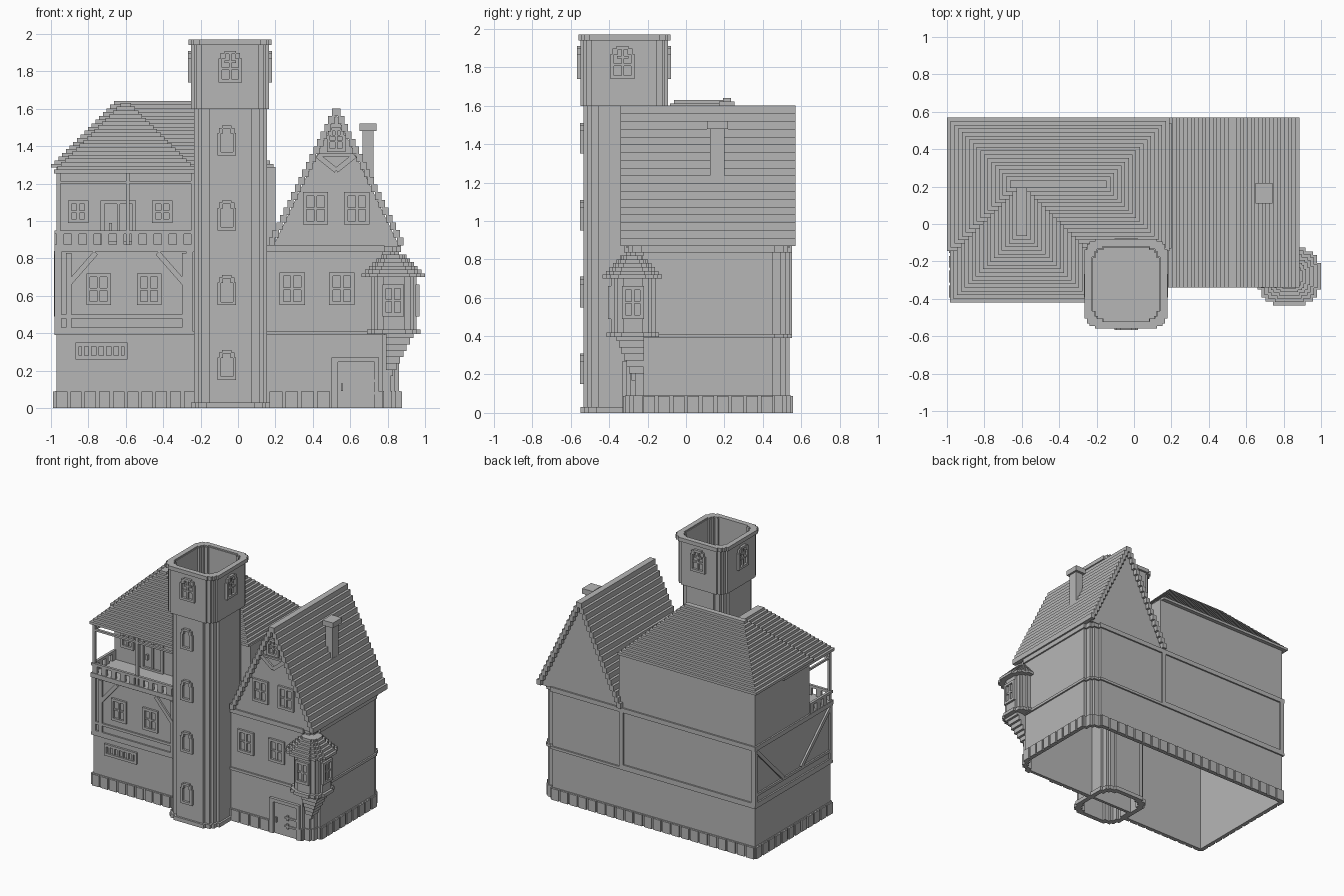
import bpy, bmesh
from mathutils import Vector

cube = bpy.data.objects.get("Cube")
if cube:
    bpy.data.objects.remove(cube, do_unlink=True)

grey = bpy.data.materials.new("plain_grey")
grey.use_nodes = True
grey.diffuse_color = (.47, .47, .47, 1)
grey.node_tree.nodes["Principled BSDF"].inputs["Base Color"].default_value = grey.diffuse_color


def finish(name, bm):
    mesh = bpy.data.meshes.new(name)
    bm.to_mesh(mesh)
    bm.free()
    mesh.materials.append(grey)
    obj = bpy.data.objects.new(name, mesh)
    bpy.context.collection.objects.link(obj)
    return obj


def solid(name, pieces):
    """One object from (base polygon, extrusion vector) pieces."""
    bm = bmesh.new()
    for base, shift in pieces:
        low = [bm.verts.new(p) for p in base]
        high = [bm.verts.new(Vector(p) + Vector(shift)) for p in base]
        bm.faces.new(low)
        bm.faces.new(high)
        for i in range(len(low)):
            j = (i + 1) % len(low)
            bm.faces.new((low[i], low[j], high[j], high[i]))
    bmesh.ops.recalc_face_normals(bm, faces=bm.faces)
    return finish(name, bm)


def box(x0, x1, y0, y1, z0, z1):
    return [(x0, y0, z0), (x1, y0, z0), (x1, y1, z0), (x0, y1, z0)], (0, 0, z1 - z0)


def plate(face, pts, depth):
    """Polygon in (along, height) raised from a facade (axis, position, outward sign)."""
    axis, pos, sign = face
    start = pos - .005 * sign
    run = sign * (depth + .005)
    if axis == "y":
        return [(u, start, z) for u, z in pts], (0, run, 0)
    return [(start, u, z) for u, z in pts], (run, 0, 0)


def rect(face, u0, u1, z0, z1, depth=.012):
    return plate(face, [(u0, z0), (u1, z0), (u1, z1), (u0, z1)], depth)


def brace(face, a, b, width=.028, depth=.014):
    a, b = Vector(a), Vector(b)
    side = (b - a).orthogonal().normalized() * width / 2
    return plate(face, [a - side, b - side, b + side, a + side], depth)


def wall(name, path, z0, z1, thick=.015):
    """Hollow wall following a closed counter-clockwise path."""
    bm = bmesh.new()
    low = [bm.verts.new((x, y, z0)) for x, y in path]
    high = [bm.verts.new((x, y, z1)) for x, y in path]
    for i in range(len(path)):
        j = (i + 1) % len(path)
        bm.faces.new((low[i], low[j], high[j], high[i]))
    obj = finish(name, bm)
    mod = obj.modifiers.new("thickness", "SOLIDIFY")
    mod.thickness, mod.offset, mod.use_even_offset = thick, -1, True
    return obj


STEPS = [(0, 4), (1, 4), (1, 2), (2, 2), (2, 1), (4, 1), (4, 0)]


def corner(x, y, sx, sy, size=.022):
    """Stepped corner; sx, sy point into the plan."""
    pts = [(x + sx * a * size, y + sy * b * size) for a, b in STEPS]
    return pts if sx == sy else pts[::-1]


def stepped_rect(x0, x1, y0, y1, size):
    return (corner(x0, y0, 1, 1, size) + corner(x1, y0, -1, 1, size)
            + corner(x1, y1, -1, -1, size) + corner(x0, y1, 1, -1, size))


def house_path(g=0):
    return ([(-.97 - g, -.39 - g), (-.2, -.39 - g), (-.2, -.31 - g)]
            + corner(.86 + g, -.31 - g, -1, 1) + corner(.86 + g, .54 + g, -1, -1)
            + [(-.97 - g, .54 + g)])


LEFT_FRONT, RIGHT_FRONT = ("y", -.39, -1), ("y", -.31, -1)
BACK, LEFT_SIDE, BALCONY = ("y", .54, 1), ("x", -.97, -1), ("y", -.13, -1)


def window(name, face, u, z, w, h, rows=2, cols=2, depth=.016):
    """Framed window centred on u with its sill at z."""
    l, r, t, f = u - w / 2, u + w / 2, z + h, .02
    parts = [rect(face, l, l + f, z, t, depth), rect(face, r - f, r, z, t, depth),
             rect(face, l, r, z, z + f, depth), rect(face, l, r, t - f, t, depth)]
    for i in range(1, cols):
        c = l + w * i / cols
        parts.append(rect(face, c - .008, c + .008, z, t, depth * .7))
    for i in range(1, rows):
        c = z + h * i / rows
        parts.append(rect(face, l, r, c - .006, c + .006, depth * .6))
    solid(name, parts)


def arch_window(name, face, u, z, w, h, cross=False):
    l, r, t, f = u - w / 2, u + w / 2, z + h, .018
    parts = [rect(face, l, l + f, z, t - .04, .018), rect(face, r - f, r, z, t - .04, .018),
             rect(face, l, r, z, z + f, .018), rect(face, u - w / 4, u + w / 4, t - f, t, .018)]
    for s in (-1, 1):
        a, b = sorted((u + s * w / 5, u + s * w * .42))
        parts.append(rect(face, a, b, t - .042, t - .012, .018))
    if cross:
        parts += [rect(face, u - .006, u + .006, z, t), rect(face, l, r, z + h * .4, z + h * .47),
                  rect(face, u - .03, u + .03, z + h * .62, z + h * .7)]
    solid(name, parts)


# House body, bands and plinth
wall("house_walls", house_path(), 0, .87)
wall("plinth_band", house_path(.008), 0, .09, .01)
wall("lower_band", house_path(.012), .39, .41, .014)
wall("upper_band", house_path(.012), .835, .87, .014)
wall("upper_house_walls", [(-.97, -.13), (.2, -.13), (.2, .54), (-.97, .54)], .86, 1.29)


def stones(face, start, end):
    count = round((end - start) / .08)
    pitch = (end - start) / count
    return [rect(face, start + i * pitch + .008, start + (i + 1) * pitch - .008, 0, .088, .018)
            for i in range(count)]


solid("plinth_stones", stones(LEFT_FRONT, -.98, -.22) + stones(RIGHT_FRONT, .16, .5)
      + stones(RIGHT_FRONT, .74, .78) + stones(BACK, -.98, .78)
      + stones(LEFT_SIDE, -.4, .55) + stones(("x", .86, 1), -.23, .46))

# Timber framing
timber = []
for face, a, b in ((LEFT_FRONT, -.98, -.24), (LEFT_SIDE, -.4, .55), (BACK, -.98, .19)):
    timber += [rect(face, a, a + .035, .41, .84), rect(face, b - .035, b, .41, .84),
               rect(face, a, b, .41, .43)]
for face, a, b in ((LEFT_FRONT, -.98, -.24), (LEFT_SIDE, -.4, .55)):
    timber.append(rect(face, a, b, .48, .5))
timber += [rect(LEFT_FRONT, -.92, -.89, .43, .83), rect(LEFT_FRONT, -.3, -.27, .43, .83),
           brace(LEFT_FRONT, (-.9, .67), (-.76, .83)), brace(LEFT_FRONT, (-.29, .67), (-.43, .83)),
           brace(LEFT_SIDE, (-.38, .83), (-.02, .5)), brace(LEFT_SIDE, (.53, .83), (.2, .5))]
solid("timber_frame", timber)

# Left house windows
window("cellar_window", LEFT_FRONT, -.73, .26, .28, .09, 1, 7)
for u in (-.745, -.475):
    window("left_house_window", LEFT_FRONT, u, .55, .13, .17)

# Balcony
solid("balcony_floor", [box(-.98, -.2, -.41, -.12, .84, .875)])
rail = [box(-.98, -.22, -.405, -.385, .93, .95), box(-.98, -.96, -.405, -.13, .93, .95)]
rail += [box(-.97 + .08 * i, -.93 + .08 * i, -.405, -.385, .87, .93) for i in range(10)]
rail += [box(-.98, -.96, -.33 + .08 * i, -.29 + .08 * i, .87, .93) for i in range(3)]
solid("balcony_railing", rail)
posts = [box(x, x + .02, -.4, -.38, .87, 1.27) for x in (-.97, -.6, -.25)]
solid("balcony_posts", posts + [box(-.97, -.22, -.4, -.38, 1.2, 1.215),
                                box(-.97, -.955, -.4, -.13, 1.2, 1.215)])
for u in (-.855, -.405):
    window("balcony_window", BALCONY, u, .99, .11, .12)
window("balcony_door", BALCONY, -.64, .87, .19, .24, 1, 2)
solid("balcony_door_handle", [rect(BALCONY, -.69, -.675, .95, .99, .02)])


# Hipped roofs in courses
def hip(name, x0, x1, y0, y1, z, courses, back_hip=True):
    s = .0198
    solid(name, [box(x0 + s * i, x1 - s * i, y0 + s * i, y1 - s * i * back_hip,
                     z + s * i, z + s * (i + 1)) for i in range(courses)])


hip("main_hip_roof", -1, .19, -.145, .57, 1.285, 18)
hip("front_hip_roof", -.985, -.215, -.42, .2, 1.255, 19, False)

# Steep roof and gables of the right house
MID = .525
courses = []
for i in range(18):
    outer, z = .36 - .0198 * i, .87 + .0406 * i
    inner = max(outer - .034, 0)
    for s in (-1, 1):
        a, b = sorted((MID + s * inner, MID + s * outer))
        courses.append(box(a, b, -.34, .57, z, z + .0406))
solid("steep_roof", courses)
for face in (RIGHT_FRONT, BACK):
    solid("gable_wall", [plate(face, [(MID - .34, .86), (MID + .34, .86), (MID, 1.57)], 0)])
solid("gable_ornament", [brace(RIGHT_FRONT, (MID, 1.27), (MID + s * .1, 1.35)) for s in (-1, 1)]
      + [rect(RIGHT_FRONT, MID - .09, MID + .09, 1.345, 1.36)])
arch_window("gable_window", RIGHT_FRONT, MID, 1.37, .1, .13, True)
for u, z in ((.29, .55), (.555, .55), (.415, .98), (.635, .98)):
    window("right_house_window", RIGHT_FRONT, u, z, .135, .175)

# Chimney
solid("chimney", [box(.665, .725, .125, .2, 1.2, 1.48), box(.65, .74, .11, .22, 1.48, 1.52)])

# Front door
solid("front_door", [rect(RIGHT_FRONT, .5, .535, 0, .27, .022), rect(RIGHT_FRONT, .73, .755, 0, .27, .022),
                     rect(RIGHT_FRONT, .5, .755, .245, .27, .022), rect(RIGHT_FRONT, .53, .735, 0, .25, .008)])
hinges = [rect(RIGHT_FRONT, .55, .562, .09, .13, .02)]
for z in (.08, .145):
    hinges += [rect(RIGHT_FRONT, .63, .73, z - .007, z + .007, .016),
               rect(RIGHT_FRONT, .645, .66, z - .02, z + .02, .016)]
solid("door_hinges_and_handle", hinges)


# Corner oriel
def slab(x0, x1, y0, y1, z0, z1, size=.02):
    return [(x, y, z0) for x, y in stepped_rect(x0, x1, y0, y1, size)], (0, 0, z1 - z0)


OX, OY = .83, -.28
solid("oriel_body", [slab(.715, .955, -.39, -.16, .41, .72, .016),
                     slab(.69, .975, -.415, -.14, .395, .42)])
solid("oriel_roof", [slab(OX - .17 + .02 * i, OX + .17 - .02 * i, OY - .155 + .018 * i,
                          OY + .155 - .018 * i, .7 + .02 * i, .72 + .02 * i, .021 - .0025 * i)
                     for i in range(6)])
solid("oriel_bracket", [box(.79, .83 + .018 * i, -.285 - .013 * i, -.22, .17 + .034 * i, .41)
                        for i in range(7)])
window("oriel_front_window", ("y", -.39, -1), .83, .49, .115, .17)
window("oriel_side_window", ("x", .955, 1), -.277, .49, .115, .17)

# Tower
wall("tower_shaft", stepped_rect(-.235, .155, -.535, -.115, .02), 0, 1.62, .02)
wall("tower_foot", stepped_rect(-.25, .17, -.55, -.1, .02), 0, .03, .016)
wall("tower_head", stepped_rect(-.25, .165, -.55, -.095, .014), 1.6, 1.96, .03)
wall("tower_rim", stepped_rect(-.265, .18, -.56, -.08, .014), 1.94, 1.97, .04)
solid("tower_floor", [slab(-.24, .155, -.54, -.105, 1.6, 1.62, .014)])
for z in (.15, .55, .95, 1.35):
    arch_window("tower_shaft_window", ("y", -.535, -1), -.06, z, .1, .16)
for face, u in ((("y", -.55, -1), -.042), (("y", -.095, 1), -.042),
                (("x", -.25, -1), -.33), (("x", .165, 1), -.33)):
    arch_window("tower_head_window", face, u, 1.74, .125, .17, True)
